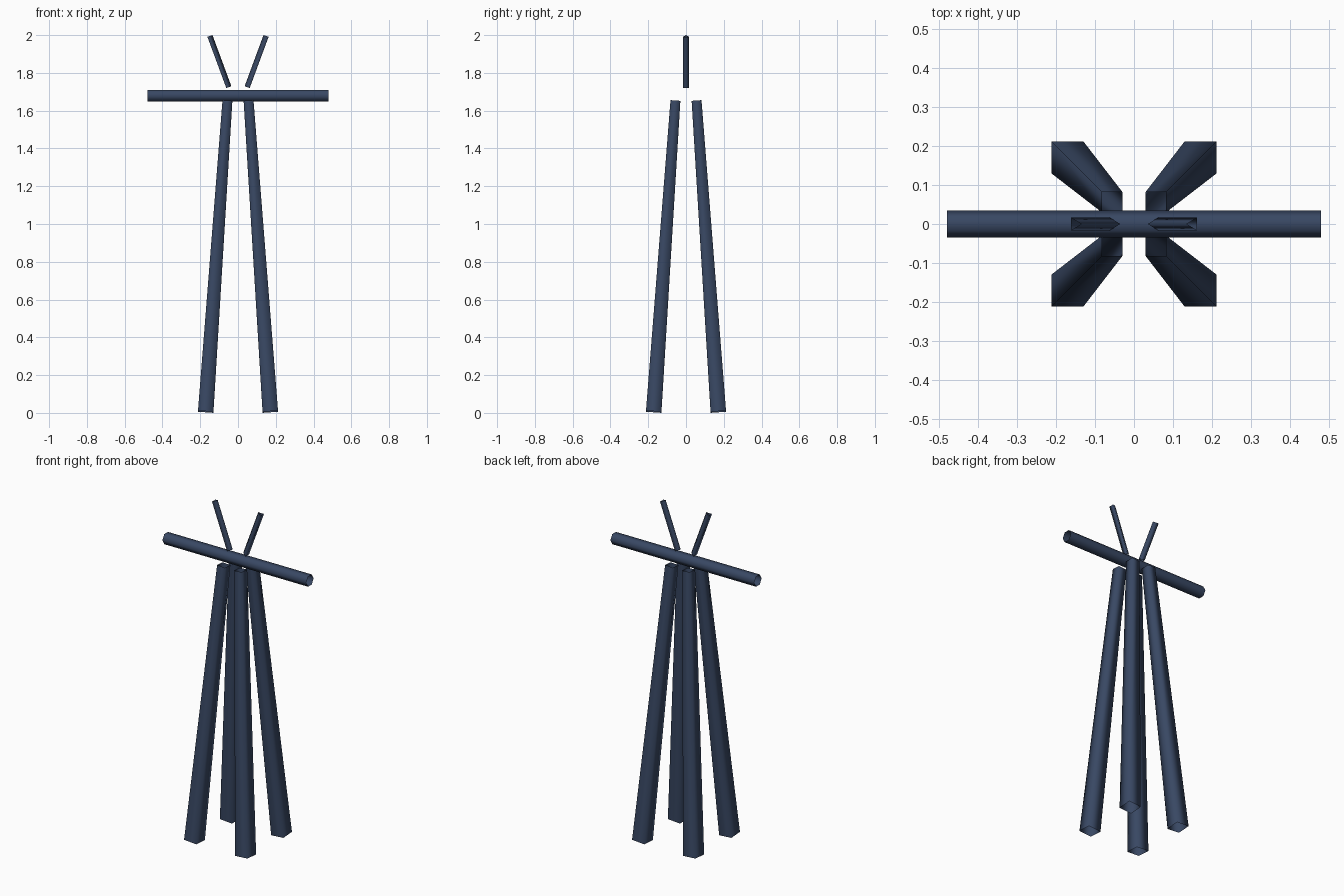
import bpy, bmesh
from math import cos, sin, tau
from mathutils import Vector

if "Cube" in bpy.data.objects:
    bpy.data.objects.remove(bpy.data.objects["Cube"], do_unlink=True)

COLOUR = (0.04, 0.064, 0.125, 1)
navy = bpy.data.materials.new("dark navy")
navy.use_nodes = True
navy.diffuse_color = COLOUR
navy.node_tree.nodes["Principled BSDF"].inputs["Base Color"].default_value = COLOUR


def tube(name, start, end, r_start, r_end, sides, corner):
    """Open-ended, smooth-shaded prism whose first edge points towards corner."""
    start, end = Vector(start), Vector(end)
    axis = (end - start).normalized()
    u = Vector(corner)
    u = (u - axis * u.dot(axis)).normalized()
    v = axis.cross(u)
    bm = bmesh.new()
    rings = []
    for centre, r in ((start, r_start), (end, r_end)):
        angles = [tau * i / sides for i in range(sides)]
        rings.append([bm.verts.new(centre + r * (u * cos(a) + v * sin(a))) for a in angles])
    low, high = rings
    for i in range(sides):
        j = (i + 1) % sides
        bm.faces.new((low[i], low[j], high[j], high[i])).smooth = True
    mesh = bpy.data.meshes.new(name)
    bm.to_mesh(mesh)
    bm.free()
    mesh.materials.append(navy)
    obj = bpy.data.objects.new(name, mesh)
    bpy.context.collection.objects.link(obj)
    return obj


# Four square tapered legs leaning inwards
for sx, side in ((1, "left"), (-1, "right")):
    for sy, end in ((-1, "front"), (1, "back")):
        tube(f"{end}_{side}_leg", (0.171 * sx, 0.171 * sy, 0.006),
             (0.056 * sx, 0.056 * sy, 1.652), 0.058, 0.037, 4, (sx, sy, 0))

    # Triangular prong with its edge turned inwards
    tube(f"{side}_prong", (0.053 * sx, 0, 1.723), (0.153 * sx, 0, 1.994),
         0.019, 0.019, 3, (-sx, 0, 0))

# Hexagonal crossbar
tube("crossbar", (-0.48, 0, 1.68), (0.48, 0, 1.68), 0.035, 0.035, 6, (0, 1, 0))
